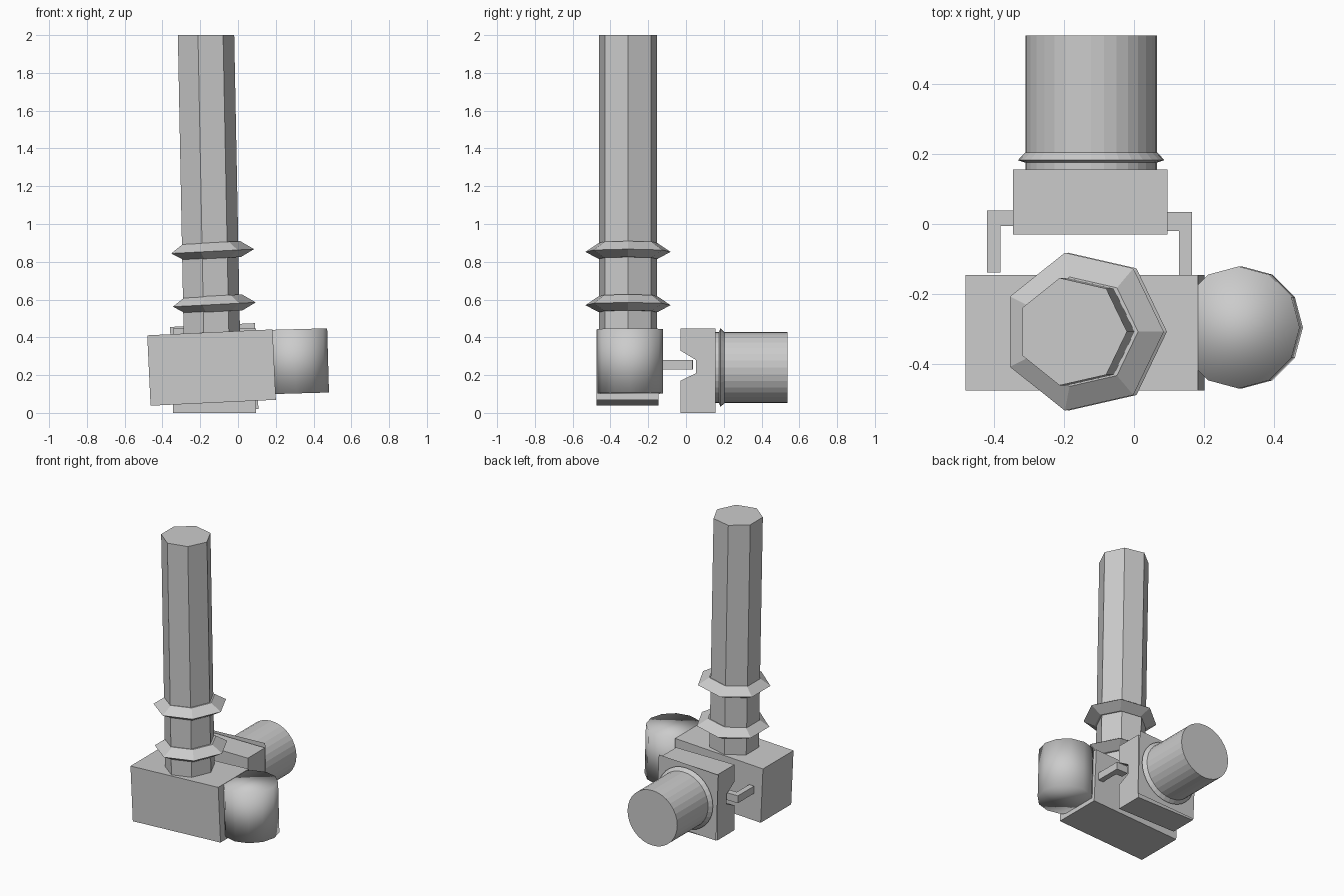
import bpy, bmesh
from math import sin, cos, pi, radians
from mathutils import Matrix, Vector

if "Cube" in bpy.data.objects:
    bpy.data.objects.remove(bpy.data.objects["Cube"])


def finish(name, bm, loc=(0, 0, 0), rot=(0, 0, 0), smooth=False):
    if len(bm.faces) > 1:
        bmesh.ops.recalc_face_normals(bm, faces=bm.faces)
    me = bpy.data.meshes.new(name)
    bm.to_mesh(me)
    bm.free()
    for p in me.polygons:
        p.use_smooth = smooth
    ob = bpy.data.objects.new(name, me)
    ob.location = loc
    ob.rotation_euler = [radians(a) for a in rot]
    bpy.context.collection.objects.link(ob)
    return ob


def box(name, center, size, tilt=0):
    bm = bmesh.new()
    bmesh.ops.create_cube(bm, size=1)
    bmesh.ops.scale(bm, vec=size, verts=bm.verts)
    return finish(name, bm, center, (0, tilt, 0))


def loft(name, n, sections, loc=(0, 0, 0), rot=(0, 0, 0), smooth=False):
    """Capped n-sided solid; sections are (x offset, height, radius)."""
    bm = bmesh.new()
    rings = [[bm.verts.new((x + r * cos(2 * pi * i / n), r * sin(2 * pi * i / n), z))
              for i in range(n)] for x, z, r in sections]
    for a, b in zip(rings, rings[1:]):
        for i in range(n):
            j = (i + 1) % n
            bm.faces.new((a[i], a[j], b[j], b[i]))
    bm.faces.new(rings[0][::-1])
    bm.faces.new(rings[-1])
    return finish(name, bm, loc, rot, smooth)


def extrude_profile(name, points, depth_vec):
    bm = bmesh.new()
    face = bm.faces.new([bm.verts.new(p) for p in points])
    ext = bmesh.ops.extrude_face_region(bm, geom=[face])
    # keep the first face as the start cap
    verts = [v for v in ext["geom"] if isinstance(v, bmesh.types.BMVert)]
    bmesh.ops.translate(bm, vec=depth_vec, verts=verts)
    if not face.is_valid or len(bm.faces) < len(points) + 2:
        bmesh.ops.holes_fill(bm, edges=bm.edges, sides=0)
    return finish(name, bm)


# Slightly tilted front body
box("front_body", (-0.14, -0.31, 0.24), (0.664, 0.33, 0.373), -2.7)

# Seven-sided leaning chimney with two collars
loft("chimney", 7, [(-0.146, 0.40, 0.157), (-0.177, 2.0, 0.157)], (0, -0.307, 0))
for name, x, z in (("lower_collar", -0.137, 0.577), ("upper_collar", -0.146, 0.859)):
    loft(name, 7, [(0, -0.042, 0.16), (0, -0.004, 0.231), (0, 0.042, 0.16)],
         (x, -0.307, z), (0, -3, 0))

# Smooth side drum
loft("side_drum", 12, [(0, -0.17, 0.174), (0, 0.17, 0.174)],
     (0.303, -0.295, 0.273), (0, -1.6, 0), smooth=True)

# Rear block with a V notch across its front
extrude_profile("rear_block", [(-0.345, y, z) for y, z in (
    (-0.03, 0), (0.155, 0), (0.155, 0.448), (-0.03, 0.448), (-0.03, 0.33),
    (0.053, 0.28), (0.053, 0.21), (-0.03, 0.17))], (0.44, 0, 0))

# Thin backing sheet behind the block
bm = bmesh.new()
bm.faces.new([bm.verts.new(p) for p in (
    (-0.36, 0.165, 0.455), (0.09, 0.165, 0.475), (0.108, 0.165, 0.02), (-0.342, 0.165, 0.002))])
finish("backing_sheet", bm)

# Bent arms joining block and body
def arm(name, pts):
    extrude_profile(name, [(x, y, 0.23) for x, y in pts], (0, 0, 0.05))

arm("right_arm", [(0.08, 0.034), (0.166, 0.034), (0.166, -0.15),
                  (0.128, -0.15), (0.128, -0.02), (0.08, -0.02)])
arm("left_arm", [(-0.33, 0.038), (-0.419, 0.038), (-0.419, -0.138),
                 (-0.381, -0.138), (-0.381, -0.005), (-0.33, -0.005)])

# Rear barrel and its conical lip, pointing back along y
loft("rear_barrel", 32, [(0, 0.14, 0.188), (0, 0.537, 0.188)], (-0.122, 0, 0.24), (-90, 0, 0))
loft("barrel_lip", 32, [(0, 0.175, 0.188), (0, 0.182, 0.209), (0, 0.204, 0.188)],
     (-0.122, 0, 0.24), (-90, 0, 0))
